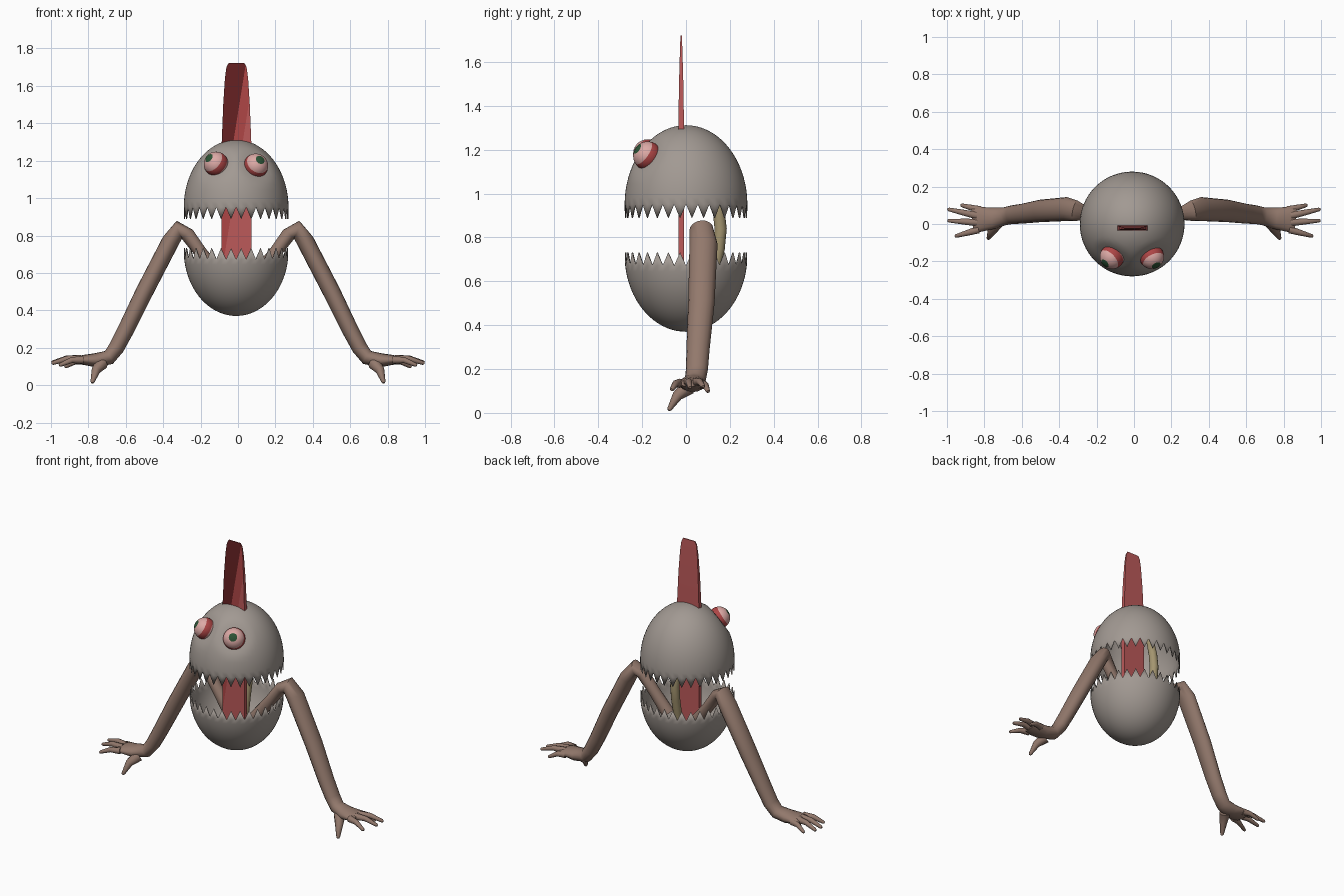
import bpy, bmesh
from math import sin, cos, pi, sqrt, acos, degrees
from mathutils import Vector

cube = bpy.data.objects.get("Cube")
if cube:
    bpy.data.objects.remove(cube)


def material(name, color):
    m = bpy.data.materials.new(name)
    m.use_nodes = True
    rgba = (*color, 1)
    m.diffuse_color = rgba
    m.node_tree.nodes["Principled BSDF"].inputs["Base Color"].default_value = rgba
    return m


GREY = material("grey skin", (0.36, 0.32, 0.29))
BROWN = material("brown skin", (0.29, 0.19, 0.15))
KHAKI = material("khaki", (0.37, 0.30, 0.16))
RED = material("light red", (0.50, 0.10, 0.10))
MID_RED = material("red", (0.42, 0.06, 0.06))
DARK_RED = material("dark red", (0.13, 0.015, 0.016))
PINK = material("pale pink", (0.72, 0.40, 0.38))
GREEN = material("dark green", (0.025, 0.085, 0.035))


def finish(name, bm, mats, angle=40):
    bmesh.ops.recalc_face_normals(bm, faces=bm.faces)
    me = bpy.data.meshes.new(name)
    bm.to_mesh(me)
    bm.free()
    for m in mats:
        me.materials.append(m)
    ob = bpy.data.objects.new(name, me)
    bpy.context.collection.objects.link(ob)
    bpy.ops.object.select_all(action='DESELECT')
    ob.select_set(True)
    bpy.context.view_layer.objects.active = ob
    bpy.ops.object.shade_smooth_by_angle(angle=angle * pi / 180)
    return ob


def tube(bm, path, n=14, phase=0.0):
    """Loft ellipses along a path of (x, y, z, half thickness, half width in y)."""
    pts = [Vector(p[:3]) for p in path]
    rings = []
    for i, (p, row) in enumerate(zip(pts, path)):
        t = (pts[min(i + 1, len(pts) - 1)] - pts[max(i - 1, 0)]).normalized()
        side = Vector((0, 1, 0))
        side = (side - t * side.dot(t)).normalized()
        up = t.cross(side)
        rings.append([bm.verts.new(p + up * (row[3] * cos(a)) + side * (row[4] * sin(a)))
                      for a in (2 * pi * k / n + phase for k in range(n))])
    for r, s in zip(rings, rings[1:]):
        for k in range(n):
            bm.faces.new((r[k], r[(k + 1) % n], s[(k + 1) % n], s[k]))
    bm.faces.new(rings[0])
    bm.faces.new(rings[-1])


def round_tube(bm, points, radii, n=10):
    """Round tube with a small rounded tip."""
    rows = [(*p, r, r) for p, r in zip(points, radii)]
    end = Vector(points[-1])
    d = (end - Vector(points[-2])).normalized()
    r = radii[-1]
    rows.append((*(end + d * r * 0.7), r * 0.6, r * 0.6))
    tube(bm, rows, n)


EGG_X, EGG_R, SEGS = -0.01, 0.28, 64
EYES = {"right": (Vector((-0.117, -0.175, 1.182)), Vector((-0.62, -0.58, 0.52))),
        "left": (Vector((0.095, -0.175, 1.172)), Vector((0.38, -0.75, 0.52)))}


# Egg halves: ellipsoid cups whose rims carry triangular teeth
def egg_half(name, pole, centre, rim, tip, rows=18):
    bm = bmesh.new()
    h = pole - centre
    end = acos((rim - centre) / h)
    top = bm.verts.new((EGG_X, 0, pole))
    rings = []

    def ring_vert(r, z, k):
        a = 2 * pi * k / SEGS
        return bm.verts.new((EGG_X + r * cos(a), r * sin(a), z))
    for i in range(1, rows + 1):
        t = end * i / rows
        rings.append([ring_vert(EGG_R * sin(t), centre + h * cos(t), k) for k in range(SEGS)])
    for k in range(SEGS):
        j = (k + 1) % SEGS
        bm.faces.new((top, rings[0][k], rings[0][j]))
        for r, s in zip(rings, rings[1:]):
            bm.faces.new((r[k], s[k], s[j], r[j]))
    edge = rings[-1]
    for k in range(0, SEGS, 2):
        point = ring_vert(EGG_R, tip, k + 1)
        bm.faces.new((edge[k], point, edge[k + 1]))
        bm.faces.new((edge[k + 1], point, edge[(k + 2) % SEGS]))
    # Shallow sockets around the eyes
    for v in bm.verts:
        for c, _ in EYES.values():
            d = (v.co - c).length
            if d < 0.11:
                axis = Vector((EGG_X, 0, centre))
                v.co += (axis - v.co).normalized() * 0.025 * (1 - d / 0.11)
    ob = finish(name, bm, [GREY])
    shell = ob.modifiers.new("shell", 'SOLIDIFY')
    shell.thickness = 0.006
    shell.offset = -1


egg_half("upper_jaw", 1.312, 0.95, 0.952, 0.888)
egg_half("lower_jaw", 0.37, 0.72, 0.672, 0.732)

# Eyeballs: bands measured by angle away from the gaze direction
for side, (centre, gaze) in EYES.items():
    gaze = gaze.normalized()
    bm = bmesh.new()
    bmesh.ops.create_uvsphere(bm, u_segments=32, v_segments=32, radius=0.066)
    turn = gaze.to_track_quat('Z', 'Y')
    for f in bm.faces:
        p = f.calc_center_median().normalized()
        a = degrees(acos(max(-1, min(1, p.z))))
        f.material_index = 2 if a < 25 else 1 if 66 < a < 100 else 0
    for v in bm.verts:
        v.co = turn @ v.co + centre
    finish(side + "_eye", bm, [PINK, MID_RED, GREEN])

# Long flat blade passing through the mouth and crown
bm = bmesh.new()
q = sqrt(2)
blade = [(0.50, 0.079, 0.013), (1.30, 0.079, 0.013), (1.50, 0.071, 0.010),
         (1.64, 0.062, 0.006), (1.70, 0.054, 0.004), (1.722, 0.042, 0.003)]
tube(bm, [(-0.008, -0.022, z, a * q, b * q) for z, a, b in blade], 4, pi / 4)
SLOPE = 0.16
for x in (-0.025, 0.025):
    bmesh.ops.bisect_plane(bm, geom=bm.verts[:] + bm.edges[:] + bm.faces[:],
                           plane_co=(x, 0, 1.3), plane_no=(1, 0, -SLOPE))
bmesh.ops.recalc_face_normals(bm, faces=bm.faces)
for f in bm.faces:
    c = f.calc_center_median()
    offset = c.x - SLOPE * (c.z - 1.3)
    if f.normal.y < -0.5:
        f.material_index = 2 if offset < -0.025 else 1 if offset < 0.025 else 0
finish("tongue_blade", bm, [RED, MID_RED, DARK_RED], 30)

# Curved post at the back of the mouth
bm = bmesh.new()
round_tube(bm, [(-0.03, 0.11, 0.52), (-0.03, 0.13, 0.65), (-0.03, 0.15, 0.75),
                (-0.03, 0.158, 0.84), (-0.03, 0.148, 0.93), (-0.03, 0.12, 1.04)],
           [0.025, 0.026, 0.027, 0.028, 0.027, 0.024], 12)
finish("throat_post", bm, [KHAKI])

# Arms with splayed hands, mirrored
ARM = [(0.10, 0.04, 0.58, 0.040, 0.040), (0.20, 0.05, 0.71, 0.034, 0.036),
       (0.27, 0.06, 0.805, 0.038, 0.040), (0.312, 0.07, 0.835, 0.046, 0.056),
       (0.36, 0.08, 0.77, 0.047, 0.064), (0.50, 0.07, 0.50, 0.047, 0.060),
       (0.60, 0.055, 0.295, 0.044, 0.053), (0.65, 0.05, 0.20, 0.042, 0.050),
       (0.69, 0.042, 0.148, 0.040, 0.048), (0.76, 0.03, 0.133, 0.038, 0.058),
       (0.83, 0.025, 0.135, 0.026, 0.068), (0.865, 0.022, 0.135, 0.014, 0.062)]
FINGERS = [((0.83, -0.03, 0.135), (0.95, -0.064, 0.108)),
           ((0.84, 0.008, 0.140), (0.99, 0.018, 0.118)),
           ((0.84, 0.045, 0.140), (0.99, 0.078, 0.122)),
           ((0.82, 0.075, 0.130), (0.92, 0.100, 0.100))]
for side, sign in (("left", 1), ("right", -1)):
    bm = bmesh.new()
    tube(bm, ARM, 16)
    for root, tip in FINGERS:
        knuckle = (Vector(root) + Vector(tip)) / 2 + Vector((0, 0, 0.012))
        round_tube(bm, [root, knuckle, tip], [0.021, 0.016, 0.010])
    round_tube(bm, [(0.73, 0.01, 0.115), (0.76, -0.04, 0.078), (0.778, -0.075, 0.018)],
               [0.036, 0.024, 0.011])
    for v in bm.verts:
        v.co.x *= sign
    finish(side + "_arm", bm, [BROWN], 60)
